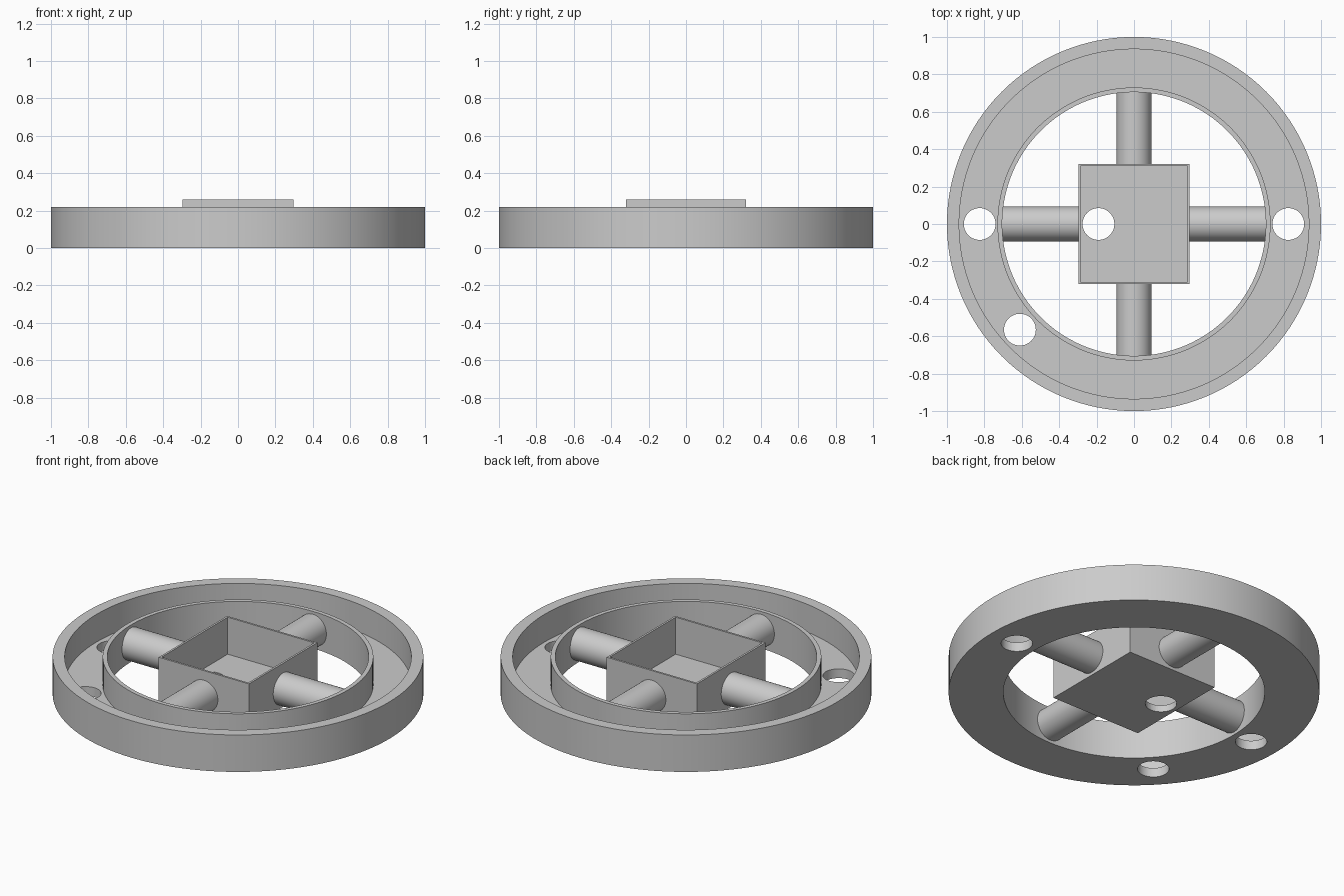
import bpy, bmesh, math
from mathutils import Matrix, Vector

cube = bpy.data.objects.get("Cube")
if cube:
    bpy.data.objects.remove(cube, do_unlink=True)

# One grey material for the whole model
GREY = (0.6, 0.6, 0.6, 1)
grey = bpy.data.materials.new("plain grey")
grey.use_nodes = True
grey.diffuse_color = GREY
for node in grey.node_tree.nodes:
    if node.type == 'BSDF_PRINCIPLED':
        node.inputs["Base Color"].default_value = GREY

HOLE_R = 0.085
SPOKE_R = 0.093
BOX_X, BOX_Y, BOX_TOP = 0.297, 0.322, 0.26
WALL, BOX_FLOOR = 0.012, 0.04


def make(name, bm):
    bmesh.ops.recalc_face_normals(bm, faces=bm.faces)
    mesh = bpy.data.meshes.new(name)
    bm.to_mesh(mesh)
    bm.free()
    mesh.materials.append(grey)
    obj = bpy.data.objects.new(name, mesh)
    bpy.context.collection.objects.link(obj)
    return obj


def activate(obj):
    bpy.ops.object.select_all(action='DESELECT')
    obj.select_set(True)
    bpy.context.view_layer.objects.active = obj


def smooth(obj):
    activate(obj)
    bpy.ops.object.shade_smooth_by_angle(angle=math.radians(30))


def cylinder(name, radius, start, end, sides=64):
    start, end = Vector(start), Vector(end)
    axis = end - start
    turn = axis.to_track_quat('Z', 'Y').to_matrix().to_4x4()
    bm = bmesh.new()
    bmesh.ops.create_cone(bm, cap_ends=True, segments=sides, radius1=radius,
                          radius2=radius, depth=axis.length,
                          matrix=Matrix.Translation((start + end) / 2) @ turn)
    return make(name, bm)


def drill(obj, spots):
    for x, y in spots:
        cutter = cylinder("hole_cutter", HOLE_R, (x, y, -0.1), (x, y, 0.15), 48)
        cutter.hide_render = True
        mod = obj.modifiers.new("hole", 'BOOLEAN')
        mod.operation, mod.solver, mod.object = 'DIFFERENCE', 'EXACT', cutter
        activate(obj)
        bpy.ops.object.modifier_apply(modifier=mod.name)
        bpy.data.objects.remove(cutter, do_unlink=True)


# Round trough: a lathed channel section
section = [(0.705, 0), (1, 0), (1, 0.22), (0.935, 0.22),
           (0.935, 0.055), (0.73, 0.055), (0.73, 0.22), (0.705, 0.22)]
bm = bmesh.new()
SIDES = 128
rings = []
for i in range(SIDES):
    a = math.tau * i / SIDES
    rings.append([bm.verts.new((r * math.cos(a), r * math.sin(a), z))
                  for r, z in section])
for i, ring in enumerate(rings):
    after = rings[(i + 1) % SIDES]
    for j in range(len(section)):
        k = (j + 1) % len(section)
        bm.faces.new((ring[j], after[j], after[k], ring[k]))
trough = make("ring_trough", bm)
drill(trough, [(-0.825, 0), (0.825, 0), (-0.61, -0.565)])
smooth(trough)

# Open-topped centre box: inset the top face and sink it to the floor
bm = bmesh.new()
bmesh.ops.create_cube(bm, size=1, matrix=Matrix.Translation((0, 0, BOX_TOP / 2))
                      @ Matrix.Diagonal((2 * BOX_X, 2 * BOX_Y, BOX_TOP, 1)))
bm.normal_update()
top = max(bm.faces, key=lambda f: f.calc_center_median().z)
bmesh.ops.inset_region(bm, faces=[top], thickness=WALL, use_even_offset=True)
well = bmesh.ops.extrude_discrete_faces(bm, faces=[top])["faces"][0]
for v in well.verts:
    v.co.z = BOX_FLOOR
box = make("centre_box", bm)
drill(box, [(-0.19, 0)])

# Four round spokes joining the box to the trough
for name, dx, dy in (("left", 1, 0), ("right", -1, 0), ("back", 0, 1), ("front", 0, -1)):
    inner = (BOX_X if dx else BOX_Y) - WALL / 2
    spoke = cylinder(name + "_spoke", SPOKE_R, (dx * inner, dy * inner, 0.11),
                     (dx * 0.715, dy * 0.715, 0.11))
    smooth(spoke)
